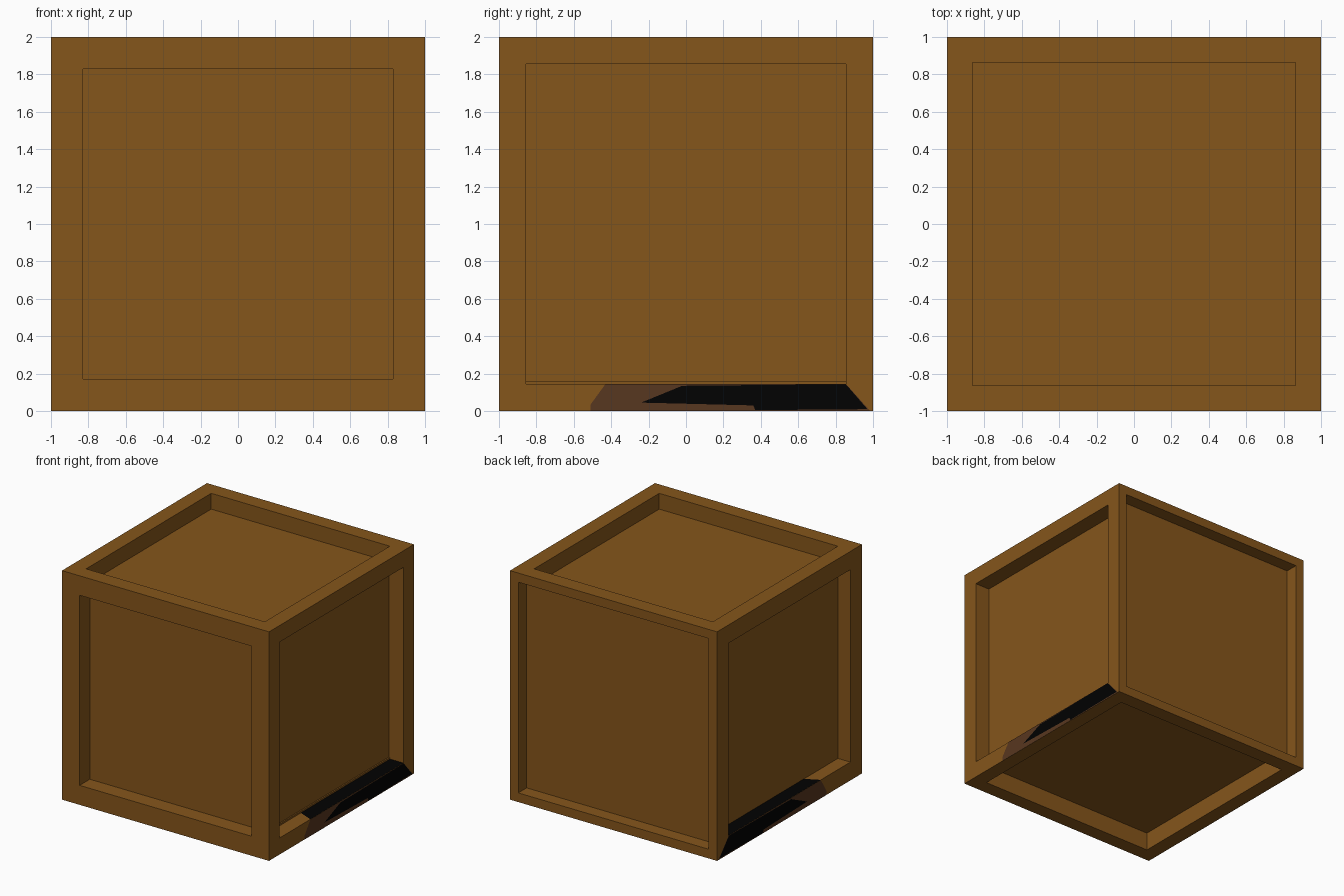
import bpy, bmesh
from mathutils import Vector

if "Cube" in bpy.data.objects:
    bpy.data.objects.remove(bpy.data.objects["Cube"])


def material(name, rgb):
    m = bpy.data.materials.new(name)
    m.diffuse_color = (*rgb, 1)
    m.use_nodes = True
    m.node_tree.nodes["Principled BSDF"].inputs["Base Color"].default_value = m.diffuse_color
    return m


wood = material("warm_brown_wood", (0.235, 0.092, 0.011))
scorch = material("dark_brown_stain", (0.097, 0.038, 0.014))
black = material("black_stain", (0.0005, 0.0005, 0.0005))


def add_object(name, bm, mats):
    mesh = bpy.data.meshes.new(name)
    bm.to_mesh(mesh)
    bm.free()
    for m in mats:
        mesh.materials.append(m)
    ob = bpy.data.objects.new(name, mesh)
    bpy.context.collection.objects.link(ob)
    return ob


# Crate body: each side has a flat frame of its own width and a recessed panel
sides = [  # outward normal, frame width, panel depth
    ((0, -1, 0), 0.17, 0.14), ((0, 1, 0), 0.08, 0.115),
    ((1, 0, 0), 0.145, 0.142), ((-1, 0, 0), 0.16, 0.12),
    ((0, 0, 1), 0.137, 0.138), ((0, 0, -1), 0.13, 0.16),
]
bm = bmesh.new()
bmesh.ops.create_cube(bm, size=2)
bm.normal_update()
base = [(max(bm.faces, key=lambda f: f.normal.dot(Vector(n))), Vector(n), w, d)
        for n, w, d in sides]
for face, n, width, depth in base:
    # flat frame first, then a second tiny inset pushed straight in
    for thickness in (width, 0.0002):
        bmesh.ops.inset_individual(bm, faces=[face], thickness=thickness,
                                   use_even_offset=True)
    bmesh.ops.translate(bm, verts=face.verts[:], vec=-n * depth)
bmesh.ops.translate(bm, verts=bm.verts[:], vec=(0, 0, 1))
bmesh.ops.recalc_face_normals(bm, faces=bm.faces[:])
add_object("crate_body", bm, [wood])


# Stains along the bottom rail of both sides, wrapping onto the ledge
def stain(name, s, h, inner):
    bm = bmesh.new()

    def poly(points, normal, mat):
        f = bm.faces.new([bm.verts.new(p) for p in points])
        f.normal_update()
        if f.normal.dot(Vector(normal)) < 0:
            f.normal_flip()
        f.material_index = mat

    rail = [(-0.51, 0.0), (-0.51, 0.035), (-0.43, h), (1 - h, h), (0.985, 0.0)]
    streak = [(-0.24, 0.045), (-0.02, h - 0.01), (1 - h, h - 0.002),
              (0.97, 0.01), (0.37, 0.005), (0.36, 0.03)]
    poly([(s * 1.001, y, z) for y, z in rail], (s, 0, 0), 0)
    poly([(s * 1.002, y, z) for y, z in streak], (s, 0, 0), 1)
    ledge = [(1.0, -0.43), (inner, -0.37), (inner, 1 - h), (1.0, 1 - h)]
    poly([(s * x, y, h + 0.001) for x, y in ledge], (0, 0, 1), 1)
    add_object(name, bm, [scorch, black])


stain("right_rail_stain", 1, 0.145, 0.858)
stain("left_rail_stain", -1, 0.16, 0.88)
